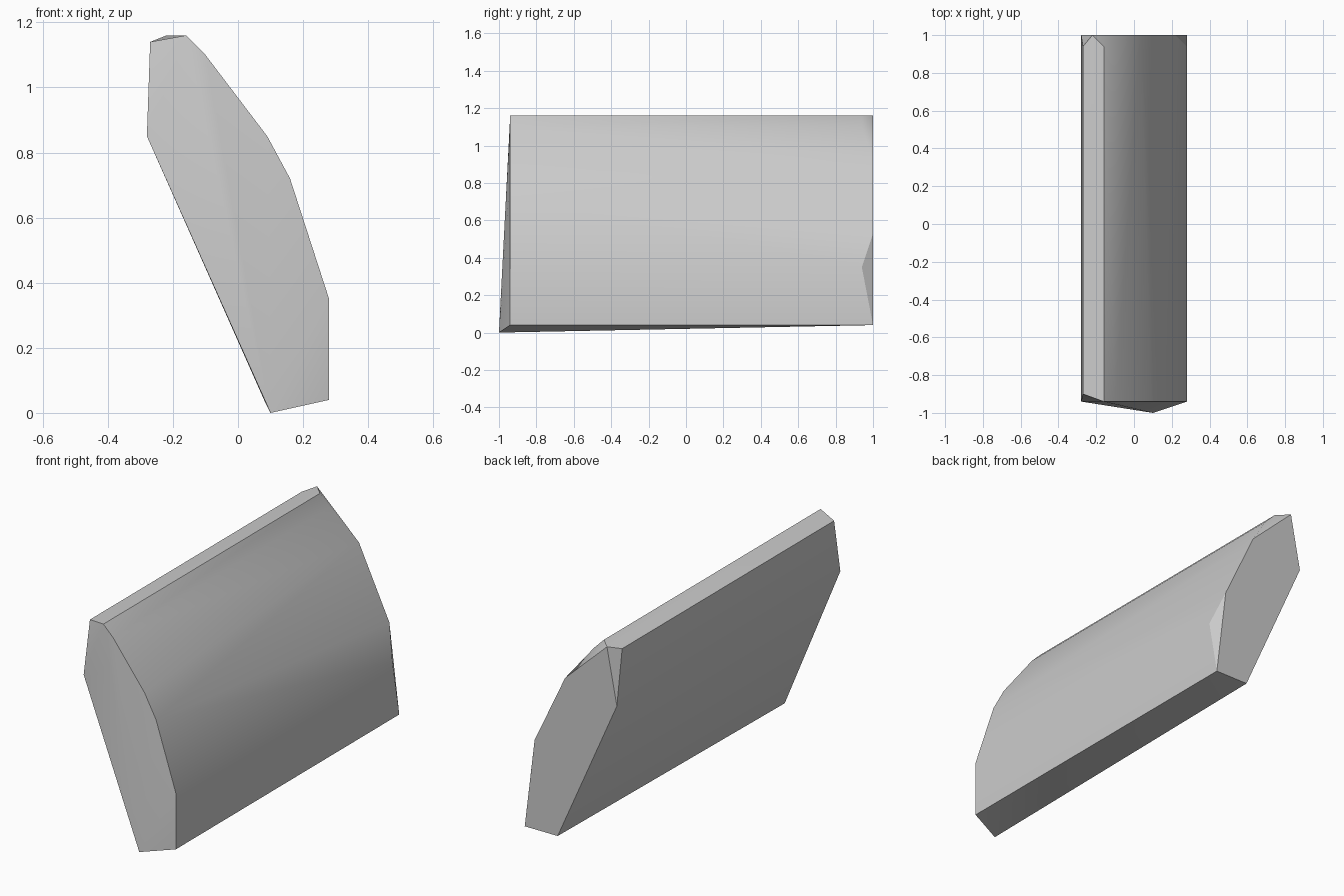
import bpy
import bmesh
import math

cube = bpy.data.objects.get("Cube")
if cube:
    bpy.data.objects.remove(cube)

# Plain stone grey
grey = bpy.data.materials.new("stone_grey")
grey.use_nodes = True
colour = (0.6, 0.6, 0.6, 1)
grey.diffuse_color = colour
grey.node_tree.nodes["Principled BSDF"].inputs["Base Color"].default_value = colour

# Front outline (x, z), with its lower corner and upper edge shifted in depth
front = [(-0.28, 0.85), (-0.16, 1.16), (-0.10, 1.10), (0.09, 0.85),
         (0.16, 0.72), (0.28, 0.35), (0.28, 0.04)]
points = [(x, -0.94, z) for x, z in front]
points += [(0.10, -1, 0), (-0.27, -0.90, 1.14)]

# Flat back face, then the chipped corners just ahead of it
back = [(-0.28, 0.85), (-0.22, 1.16), (0.035, 0.92), (0.22, 0.53),
        (0.28, 0.04), (0.08, 0.04)]
chipped = [(-0.27, 1.14), (-0.16, 1.16), (-0.10, 1.10), (0.28, 0.35)]
points += [(x, 1, z) for x, z in back]
points += [(x, 0.94, z) for x, z in chipped]

# Wrap the corners into one solid slab
bm = bmesh.new()
for p in points:
    bm.verts.new(p)
bmesh.ops.convex_hull(bm, input=bm.verts[:])
bmesh.ops.dissolve_limit(bm, angle_limit=math.radians(0.5),
                         verts=bm.verts[:], edges=bm.edges[:])
bmesh.ops.recalc_face_normals(bm, faces=bm.faces[:])
mesh = bpy.data.meshes.new("stone_slab")
bm.to_mesh(mesh)
bm.free()
mesh.materials.append(grey)

slab = bpy.data.objects.new("stone_slab", mesh)
bpy.context.collection.objects.link(slab)
bpy.ops.object.select_all(action="DESELECT")
slab.select_set(True)
bpy.context.view_layer.objects.active = slab
bpy.ops.object.shade_smooth_by_angle(angle=math.radians(30))
